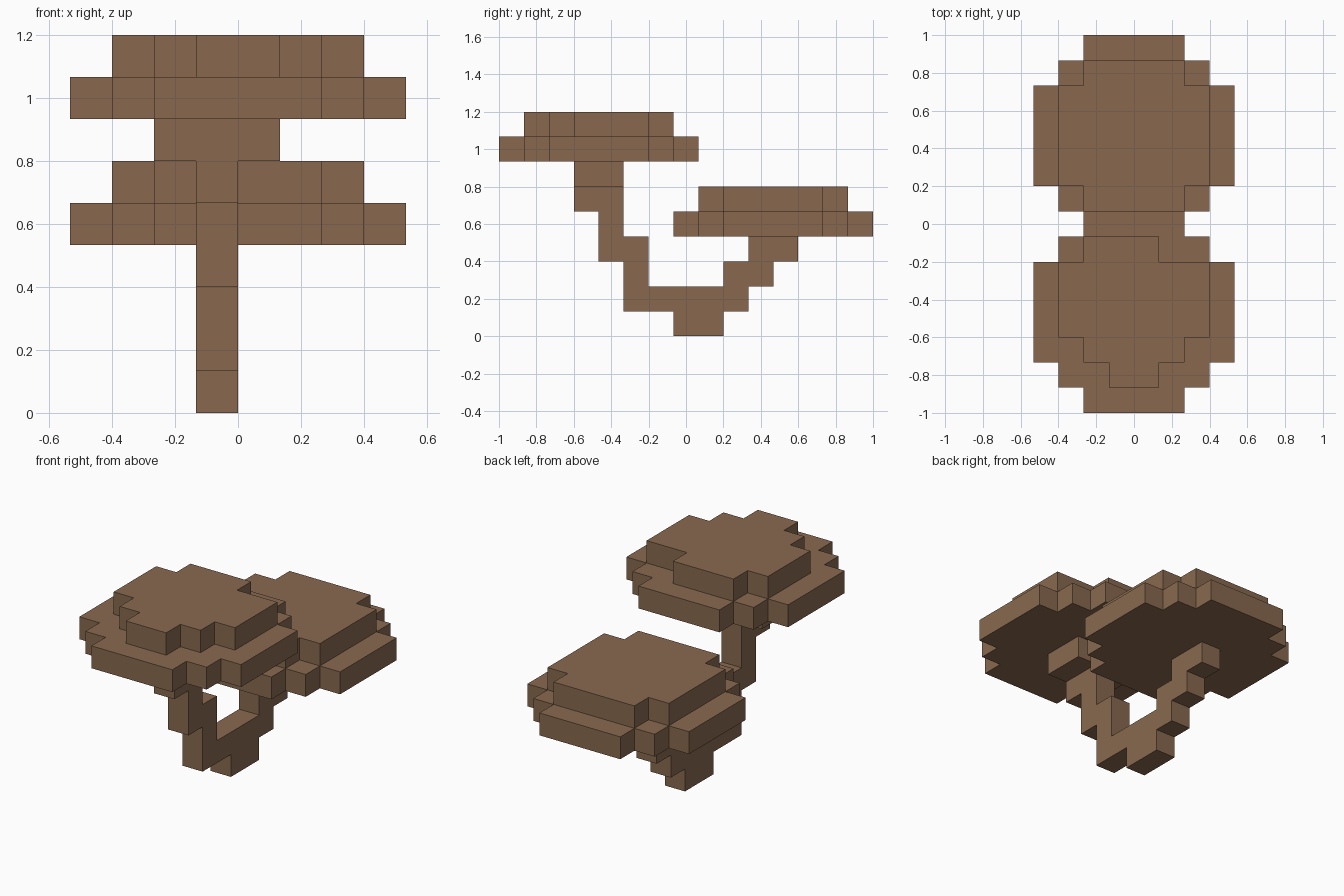
import bpy
import bmesh

U = 2 / 15  # size of one block

cube = bpy.data.objects.get("Cube")
if cube:
    bpy.data.objects.remove(cube, do_unlink=True)

brown = bpy.data.materials.new("warm brown")
brown.use_nodes = True
colour = (0.246, 0.141, 0.078, 1)
brown.diffuse_color = colour
brown.node_tree.nodes["Principled BSDF"].inputs["Base Color"].default_value = colour


def stepped(name, runs, start, low, high, place):
    """Extrude a stepped outline; each run is (left, right, length) in blocks."""
    right, left = [], []
    pos = start
    for a, b, length in runs:
        for p in (pos, pos + length):
            if (b, p) not in right:
                right.append((b, p))
            if (a, p) not in left:
                left.append((a, p))
        pos += length
    bm = bmesh.new()
    outline = [bm.verts.new(place(s, t, low)) for s, t in right + left[::-1]]
    face = bm.faces.new(outline)
    solid = bmesh.ops.extrude_face_region(bm, geom=[face])
    shift = [(q - p) for p, q in zip(place(0, 0, low), place(0, 0, high))]
    moved = [g for g in solid["geom"] if isinstance(g, bmesh.types.BMVert)]
    bmesh.ops.translate(bm, verts=moved, vec=shift)
    bmesh.ops.scale(bm, verts=bm.verts, vec=(U, U, U))
    bmesh.ops.recalc_face_normals(bm, faces=bm.faces)
    mesh = bpy.data.meshes.new(name)
    bm.to_mesh(mesh)
    bm.free()
    mesh.materials.append(brown)
    obj = bpy.data.objects.new(name, mesh)
    bpy.context.collection.objects.link(obj)
    return obj


def slab(name, runs, start, bottom, height=1):
    """Flat layer: runs give x extents along y."""
    return stepped(name, runs, start, bottom, bottom + height,
                   lambda x, y, z: (x, y, z))


def limb(name, runs, start):
    """Trunk piece one block wide: runs give y extents along z."""
    return stepped(name, runs, start, -1, 0, lambda y, z, x: (x, y, z))


# Trunk and its two stepped branches
limb("trunk_base", [(-0.5, 1.5, 1), (-2.5, 2.5, 1)], 0)
limb("front_branch", [(-2.5, -1.5, 1), (-3.5, -1.5, 1),
                      (-3.5, -2.5, 1), (-4.5, -2.5, 1)], 2)
limb("back_branch", [(1.5, 3.5, 1), (2.5, 4.5, 1)], 2)

# Wide block carrying the higher canopy
slab("canopy_support", [(-2, 1, 2)], -4.5, 6)

# Broad lower layer of each canopy
disc = [(-2, 2, 1), (-3, 3, 1), (-4, 4, 4), (-3, 3, 1), (-2, 2, 1)]
slab("front_canopy_lower", disc, -7.5, 7)
slab("back_canopy_lower", disc, -0.5, 4)

# Smaller upper layers
slab("front_canopy_upper", [(-1, 1, 1), (-2, 2, 1), (-3, 3, 3), (-2, 1, 1)], -6.5, 8)
slab("back_canopy_upper", [(-2, 2, 1), (-3, 3, 4), (-2, 2, 1)], 0.5, 5)
